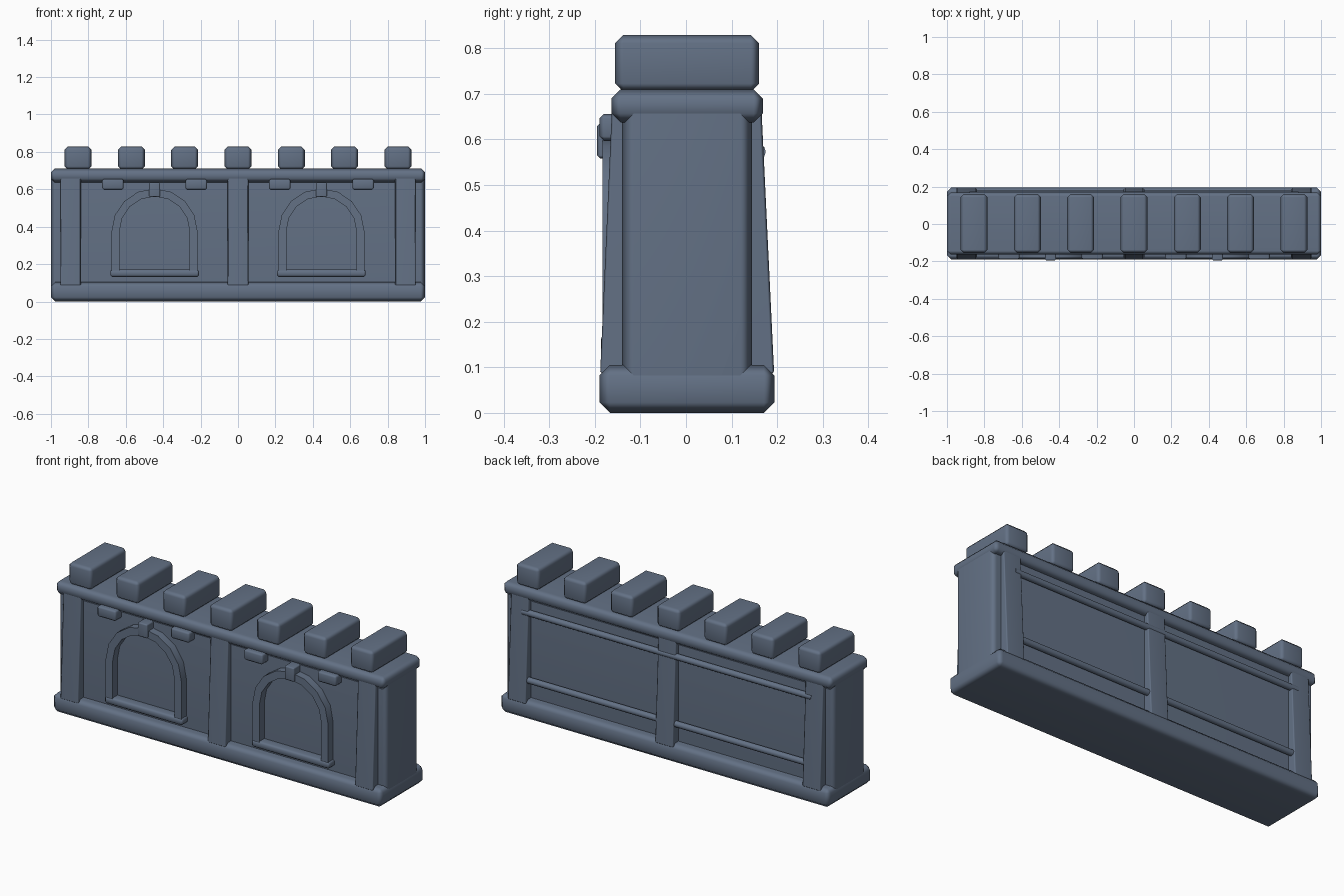
import bpy, bmesh, math
from mathutils import Matrix

if "Cube" in bpy.data.objects:
    bpy.data.objects.remove(bpy.data.objects["Cube"])

CY = 0.0025  # depth centre of the main masonry

stone = bpy.data.materials.new("slate_stone")
stone.diffuse_color = (0.125, 0.165, 0.235, 1)
stone.use_nodes = True
stone.node_tree.nodes["Principled BSDF"].inputs["Base Color"].default_value = stone.diffuse_color


def finish(name, bm, bevel=0.0):
    """Mesh to object: optional chamfer, smooth shading with flat main faces."""
    bmesh.ops.recalc_face_normals(bm, faces=bm.faces)
    me = bpy.data.meshes.new(name)
    bm.to_mesh(me)
    bm.free()
    me.materials.append(stone)
    ob = bpy.data.objects.new(name, me)
    bpy.context.collection.objects.link(ob)
    bpy.ops.object.select_all(action="DESELECT")
    ob.select_set(True)
    bpy.context.view_layer.objects.active = ob
    if bevel:
        mod = ob.modifiers.new("bevel", "BEVEL")
        mod.width = bevel
        mod.segments = 1
        bpy.ops.object.modifier_apply(modifier="bevel")
    bpy.ops.object.shade_smooth_by_angle(angle=math.radians(50))
    if bevel:
        mod = ob.modifiers.new("weighted_normals", "WEIGHTED_NORMAL")
        mod.keep_sharp = True
    return ob


def box(name, x, y, z, bevel=0.0):
    """Bevelled box from (min, max) ranges."""
    bm = bmesh.new()
    size = [r[1] - r[0] for r in (x, y, z)]
    mid = [(r[0] + r[1]) / 2 for r in (x, y, z)]
    bmesh.ops.create_cube(bm, size=1, matrix=Matrix.Translation(mid) @ Matrix.Diagonal((*size, 1)))
    return finish(name, bm, bevel)


def extrude(bm, faces, vec):
    ext = bmesh.ops.extrude_face_region(bm, geom=faces)
    bmesh.ops.translate(bm, vec=vec, verts=[v for v in ext["geom"] if isinstance(v, bmesh.types.BMVert)])


def pilaster(name, x):
    """Buttress strip through the wall, tapering in depth towards the top."""
    bm = bmesh.new()
    prof = [(CY - 0.191, 0.085), (CY + 0.191, 0.085), (CY + 0.163, 0.67), (CY - 0.165, 0.67)]
    face = bm.faces.new([bm.verts.new((x - 0.055, y, z)) for y, z in prof])
    extrude(bm, [face], (0.11, 0, 0))
    return finish(name, bm, 0.006)


def arch_trim(name, cx, r_out=0.23, r_in=0.188, foot=0.15, spring=0.374):
    """Raised band: two jambs joined by an eight-sided half ring."""
    def path(r):
        arc = [(cx - r * math.cos(i * math.pi / 8), spring + r * math.sin(i * math.pi / 8)) for i in range(9)]
        return [(cx - r, foot)] + arc + [(cx + r, foot)]
    bm = bmesh.new()
    outer, inner = ([bm.verts.new((x, -0.183, z)) for x, z in path(r)] for r in (r_out, r_in))
    faces = [bm.faces.new((outer[i], outer[i + 1], inner[i + 1], inner[i])) for i in range(len(outer) - 1)]
    extrude(bm, faces, (0, 0.06, 0))
    return finish(name, bm)


def rail(name, y, z, r=0.017, half=0.88):
    bm = bmesh.new()
    bmesh.ops.create_cone(bm, cap_ends=True, segments=10, radius1=r, radius2=r, depth=2 * half,
                          matrix=Matrix.Translation((0, y, z)) @ Matrix.Rotation(math.pi / 2, 4, "Y"))
    return finish(name, bm)


# Main masonry: plinth, wall body and coping
box("plinth", (-1, 1), (CY - 0.1925, CY + 0.1915), (0, 0.105), 0.023)
box("wall_body", (-0.9995, 0.9995), (CY - 0.1425, CY + 0.1425), (0.05, 0.69), 0.025)
box("coping", (-1, 1), (CY - 0.166, CY + 0.166), (0.637, 0.71), 0.02)

# Merlons along the top
for i in range(7):
    cx = (i - 3) * 0.285
    box(f"merlon_{i + 1}", (cx - 0.072, cx + 0.072), (CY - 0.158, CY + 0.158), (0.705, 0.829), 0.018)

# Pilasters at the ends and centre
for label, x in (("left", -0.895), ("centre", 0), ("right", 0.895)):
    pilaster(f"pilaster_{label}", x)

# Blind arches on the front, with sill, keystone and corbels
for label, cx in (("left", -0.446), ("right", 0.446)):
    arch_trim(f"arch_trim_{label}", cx)
    box(f"arch_sill_{label}", (cx - 0.237, cx + 0.237), (-0.187, -0.12), (0.131, 0.172), 0.01)
    box(f"keystone_{label}", (cx - 0.03, cx + 0.03), (-0.195, -0.12), (0.558, 0.636), 0.007)
    for side, tag in ((-1, "a"), (1, "b")):
        x = cx + side * 0.223
        box(f"corbel_{label}_{tag}", (x - 0.058, x + 0.058), (-0.19, -0.12), (0.597, 0.656), 0.01)

# Horizontal rails on the back
rail("upper_back_rail", 0.158, 0.573)
rail("lower_back_rail", 0.166, 0.208)
